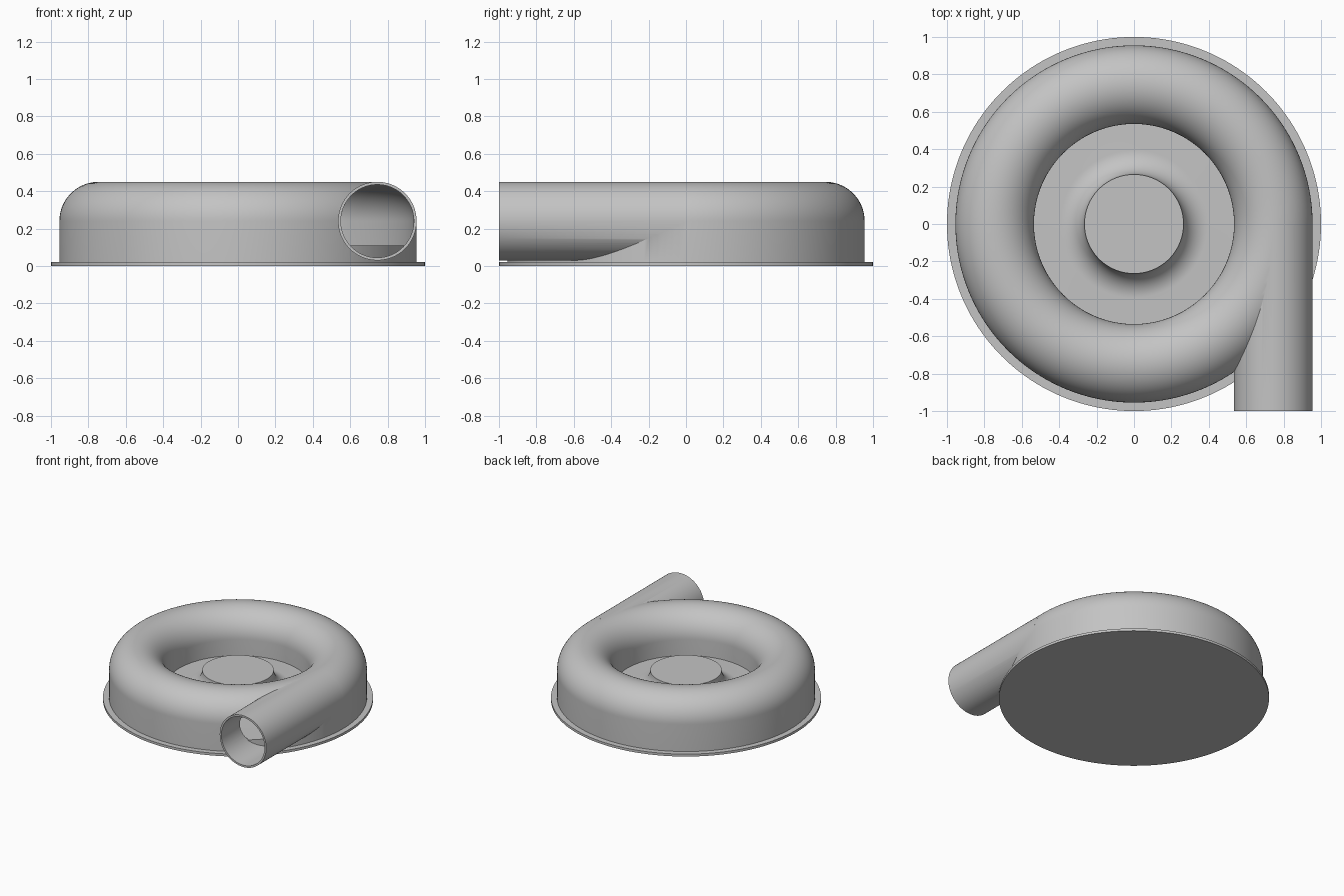
import bpy, bmesh, math
from mathutils import Vector, Matrix

cube = bpy.data.objects.get("Cube")
if cube:
    bpy.data.objects.remove(cube, do_unlink=True)

RING, TUBE, WALL, MID = 0.745, 0.21, 0.015, 0.24
FLOOR, PLATE, HUB = 0.11, 0.02, 0.265

grey = bpy.data.materials.new("plain_grey")
grey.use_nodes = True
colour = (0.55, 0.55, 0.55, 1)
grey.diffuse_color = colour
grey.node_tree.nodes["Principled BSDF"].inputs["Base Color"].default_value = colour


def add_object(name, bm):
    bmesh.ops.recalc_face_normals(bm, faces=bm.faces)
    mesh = bpy.data.meshes.new(name)
    bm.to_mesh(mesh)
    bm.free()
    obj = bpy.data.objects.new(name, mesh)
    bpy.context.collection.objects.link(obj)
    mesh.materials.append(grey)
    return obj


def arc(cx, cz, radius, start, end, steps):
    angles = [math.radians(start + (end - start) * i / steps) for i in range(steps + 1)]
    return [(cx + radius * math.cos(a), cz + radius * math.sin(a)) for a in angles]


def lathe(name, profile, closed=False, steps=160):
    bm = bmesh.new()
    verts = [bm.verts.new((r, 0, z)) for r, z in profile]
    pairs = list(zip(verts, verts[1:])) + ([(verts[-1], verts[0])] if closed else [])
    edges = [bm.edges.new(p) for p in pairs]
    bmesh.ops.spin(bm, geom=verts + edges, axis=(0, 0, 1), cent=(0, 0, 0),
                   angle=math.tau, steps=steps, use_duplicate=False)
    bmesh.ops.remove_doubles(bm, verts=bm.verts, dist=0.0001)
    return add_object(name, bm)


def rod(name, radius, front, back):
    bm = bmesh.new()
    place = Matrix.Translation((RING, (front + back) / 2, MID)) @ Matrix.Rotation(math.pi / 2, 4, "X")
    bmesh.ops.create_cone(bm, cap_ends=True, segments=96, radius1=radius, radius2=radius,
                          depth=back - front, matrix=place)
    return add_object(name, bm)


def combine(target, tool, operation):
    tool.hide_render = True
    mod = target.modifiers.new(operation.lower(), "BOOLEAN")
    mod.operation, mod.object, mod.solver = operation, tool, "EXACT"
    bpy.context.view_layer.objects.active = target
    bpy.ops.object.modifier_apply(modifier=mod.name)
    bpy.data.objects.remove(tool, do_unlink=True)


def ring_section(radius, bottom):
    return ([(RING + radius, bottom)] + arc(RING, MID, radius, 0, 180, 40)
            + [(RING - radius, bottom)])


# Round base plate
plate = lathe("base_plate", [(0, 0), (1, 0), (1, PLATE), (0, PLATE)])

# Chamber floor with a coved hub in the middle
cove = MID - FLOOR
floor = lathe("floor_and_hub", [(0, PLATE / 2), (RING + TUBE - WALL / 2, PLATE / 2),
                                (RING + TUBE - WALL / 2, FLOOR)]
              + arc(HUB + cove, MID, cove, 270, 180, 16) + [(0, MID)])

# Hollow ring casing joined to the straight outlet pipe
casing = lathe("ring_casing_and_outlet", ring_section(TUBE, PLATE), closed=True)
combine(casing, rod("outlet_pipe", TUBE, -1, -0.01), "UNION")
combine(casing, lathe("chamber_cutter", ring_section(TUBE - WALL, -0.1), closed=True), "DIFFERENCE")
combine(casing, rod("bore_cutter", TUBE - WALL, -1.1, -0.02), "DIFFERENCE")

# Smooth curves with crisp edges
for obj in (plate, floor, casing):
    bpy.ops.object.select_all(action="DESELECT")
    obj.select_set(True)
    bpy.context.view_layer.objects.active = obj
    bpy.ops.object.shade_smooth_by_angle(angle=math.radians(30))
